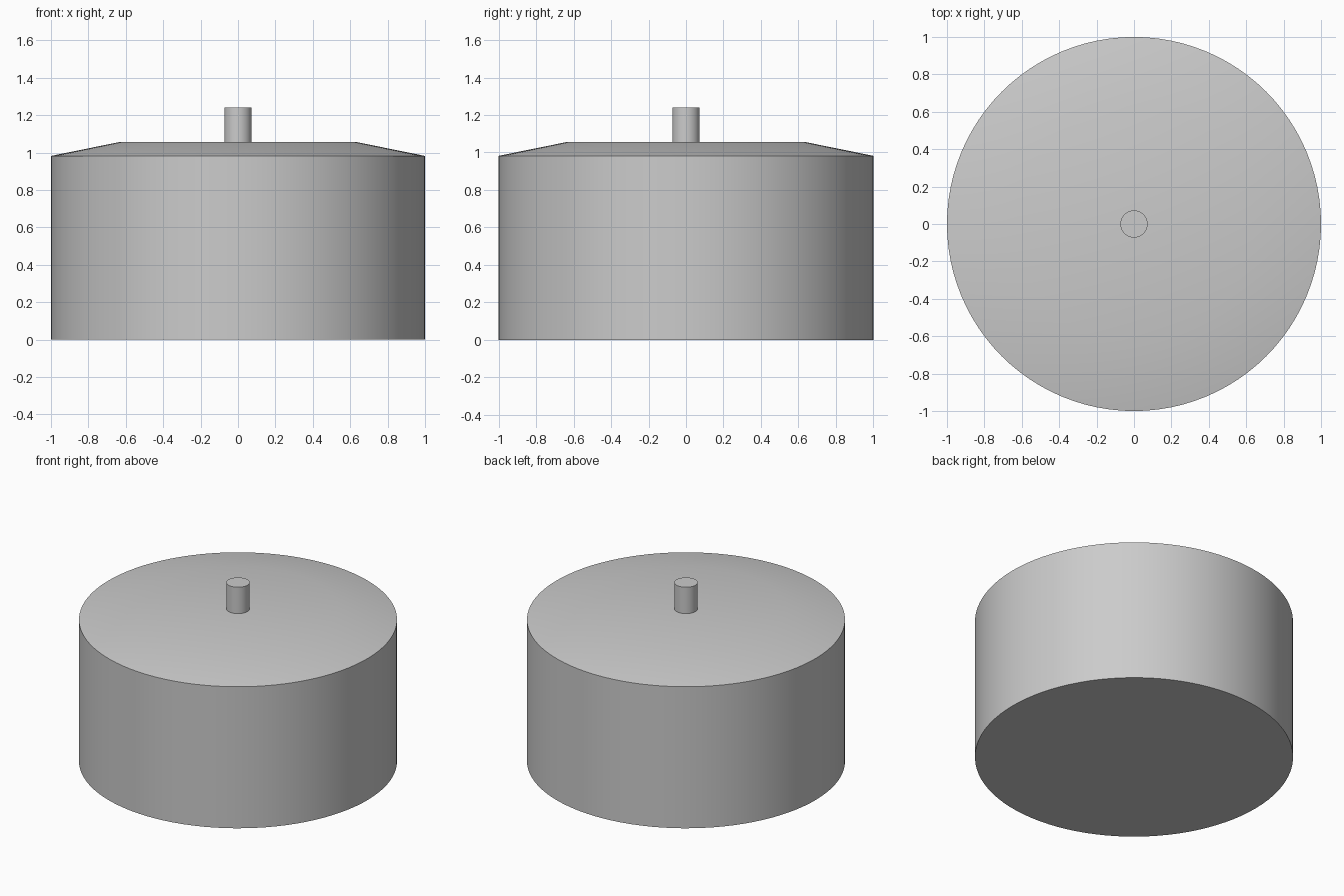
import bpy
import bmesh
from math import tau
from mathutils import Matrix, Vector

cube = bpy.data.objects.get("Cube")
if cube:
    bpy.data.objects.remove(cube, do_unlink=True)

# Single grey finish
grey = bpy.data.materials.new("plain grey")
grey.use_nodes = True
colour = (0.6, 0.6, 0.6, 1)
grey.diffuse_color = colour
grey.node_tree.nodes["Principled BSDF"].inputs["Base Color"].default_value = colour


def lathe(name, profile, segments):
    """Revolve an (r, z) profile around the z axis."""
    bm = bmesh.new()
    verts = [bm.verts.new((r, 0, z)) for r, z in profile]
    edges = [bm.edges.new(pair) for pair in zip(verts, verts[1:])]
    bmesh.ops.spin(bm, geom=verts + edges, cent=(0, 0, 0), axis=(0, 0, 1),
                   angle=tau, steps=segments, use_duplicate=False)
    bmesh.ops.remove_doubles(bm, verts=bm.verts, dist=0.0005)
    bmesh.ops.recalc_face_normals(bm, faces=bm.faces)
    mesh = bpy.data.meshes.new(name)
    bm.to_mesh(mesh)
    bm.free()
    mesh.materials.append(grey)
    obj = bpy.data.objects.new(name, mesh)
    bpy.context.collection.objects.link(obj)
    bpy.ops.object.select_all(action='DESELECT')
    obj.select_set(True)
    bpy.context.view_layer.objects.active = obj
    bpy.ops.object.shade_smooth_by_angle()
    return obj


# Drum with a shallow sloped shoulder and a flat top
lathe("drum_body", [(0, 0), (1, 0), (1, 0.982), (0.63, 1.057), (0, 1.057)], 96)

# Central shaft on the top
lathe("top_shaft", [(0, 1.05), (0.073, 1.05), (0.073, 1.24), (0, 1.24)], 48)
